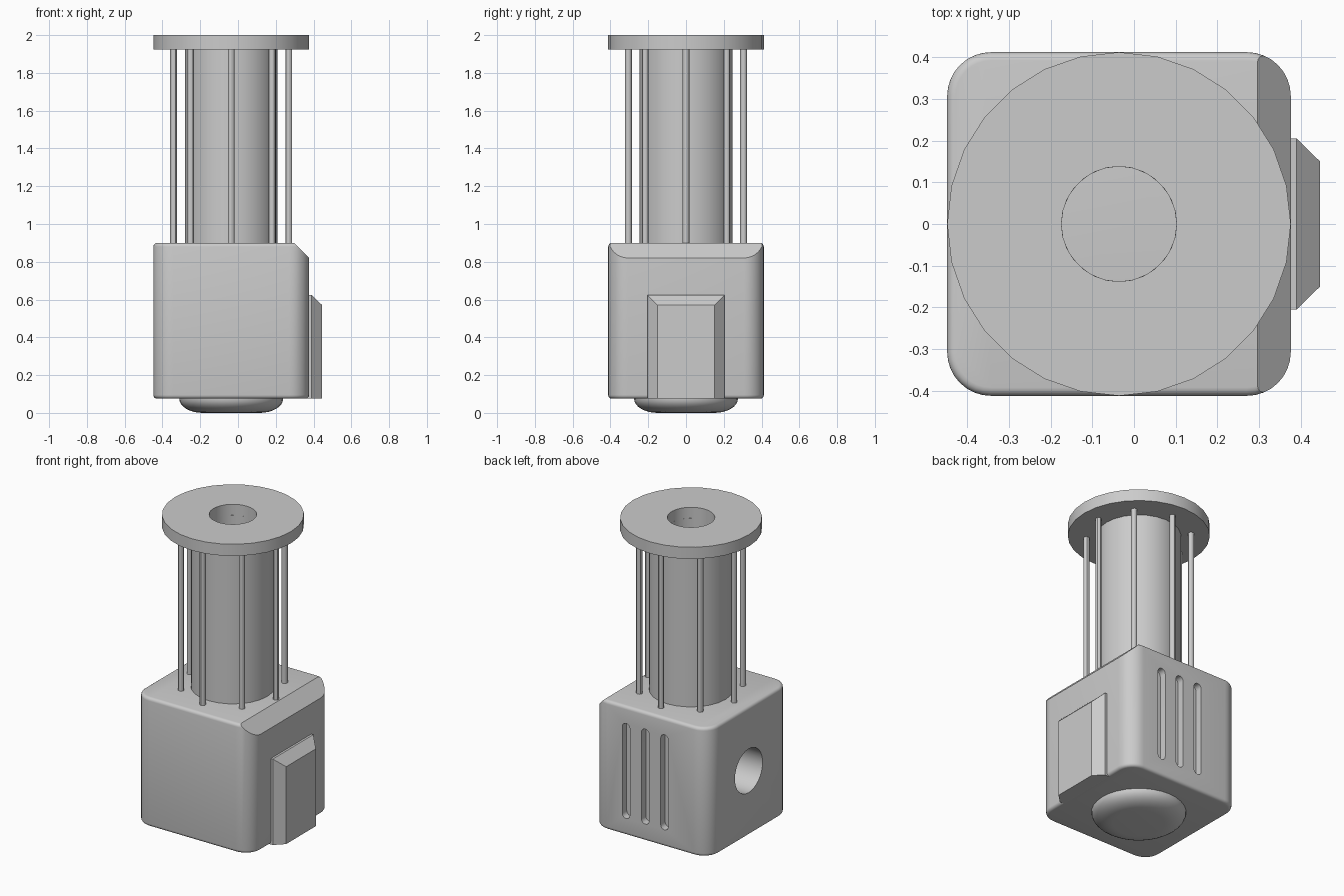
import bpy, bmesh, math
from mathutils import Matrix, Vector

if "Cube" in bpy.data.objects:
    bpy.data.objects.remove(bpy.data.objects["Cube"])

CX = -0.036          # axis of housing and column
HALF = 0.412         # half width of housing, radius of flange
Z0, Z1 = 0.075, 0.9  # housing bottom and top

grey = bpy.data.materials.new("plain_grey")
grey.use_nodes = True
grey.diffuse_color = (0.6, 0.6, 0.6, 1)
grey.node_tree.nodes["Principled BSDF"].inputs["Base Color"].default_value = (0.6, 0.6, 0.6, 1)


def finish(name, bm, angle=30):
    bmesh.ops.recalc_face_normals(bm, faces=bm.faces[:])
    mesh = bpy.data.meshes.new(name)
    bm.to_mesh(mesh)
    bm.free()
    mesh.materials.append(grey)
    ob = bpy.data.objects.new(name, mesh)
    bpy.context.collection.objects.link(ob)
    smooth(ob, angle)
    return ob


def smooth(ob, angle=30):
    bpy.ops.object.select_all(action='DESELECT')
    ob.select_set(True)
    bpy.context.view_layer.objects.active = ob
    bpy.ops.object.shade_smooth_by_angle(angle=math.radians(angle))


def prism(bm, outline, vector):
    """Extrude a closed outline of points along a vector."""
    face = bm.faces.new([bm.verts.new(p) for p in outline])
    ext = bmesh.ops.extrude_face_region(bm, geom=[face])
    verts = [g for g in ext["geom"] if isinstance(g, bmesh.types.BMVert)]
    bmesh.ops.translate(bm, verts=verts, vec=vector)


def lathe(name, profile, sides, x=CX, y=0, angle=30):
    """Spin a (radius, z) profile about a vertical axis."""
    bm = bmesh.new()
    verts = [bm.verts.new((r, 0, z)) for r, z in profile]
    edges = [bm.edges.new(pair) for pair in zip(verts, verts[1:])]
    bmesh.ops.spin(bm, geom=verts + edges, axis=(0, 0, 1), cent=(0, 0, 0),
                   angle=math.tau, steps=sides, use_duplicate=False)
    bmesh.ops.remove_doubles(bm, verts=bm.verts[:], dist=1e-5)
    bmesh.ops.translate(bm, verts=bm.verts[:], vec=(x, y, 0))
    return finish(name, bm, angle)


def cut(target, cutter):
    mod = target.modifiers.new("cut", 'BOOLEAN')
    mod.operation = 'DIFFERENCE'
    mod.solver = 'EXACT'
    mod.object = cutter
    bpy.context.view_layer.objects.active = target
    bpy.ops.object.modifier_apply(modifier=mod.name)
    bpy.data.objects.remove(cutter)


# Housing: rounded box with one edge planed off
bm = bmesh.new()
bmesh.ops.create_cube(bm, size=1, matrix=Matrix.Translation((CX, 0, (Z0 + Z1) / 2))
                      @ Matrix.Diagonal((2 * HALF, 2 * HALF, Z1 - Z0, 1)))
upright = [e for e in bm.edges if abs(e.verts[0].co.z - e.verts[1].co.z) > 0.1]
bmesh.ops.bevel(bm, geom=upright, offset=0.105, segments=8, profile=0.5, affect='EDGES')
rims = [e for e in bm.edges if abs(e.verts[0].co.z - e.verts[1].co.z) < 0.01]
bmesh.ops.bevel(bm, geom=rims, offset=0.02, segments=4, profile=0.5, affect='EDGES')
res = bmesh.ops.bisect_plane(bm, geom=bm.verts[:] + bm.edges[:] + bm.faces[:],
                             plane_co=(CX + HALF, 0, 0.82), plane_no=(1, 0, 1), clear_outer=True)
bmesh.ops.holes_fill(bm, edges=[g for g in res["geom_cut"] if isinstance(g, bmesh.types.BMEdge)])
housing = finish("housing", bm)

# Three round-ended vent slots in the back
for x in (-0.136, 0, 0.136):
    bm = bmesh.new()
    outline = []
    for i in range(18):
        a = math.pi * (i if i < 9 else i - 1) / 8
        z = 0.765 if i < 9 else 0.21
        outline.append((x + 0.027 * math.cos(a), HALF - 0.045, z + 0.027 * math.sin(a)))
    prism(bm, outline, (0, 0.2, 0))
    cut(housing, finish("slot_cutter", bm))

# Round port in the side
bm = bmesh.new()
bmesh.ops.create_cone(bm, cap_ends=True, segments=32, radius1=0.14, radius2=0.14, depth=0.6,
                      matrix=Matrix.Translation((CX - HALF, 0.005, 0.49))
                      @ Matrix.Rotation(math.pi / 2, 4, 'Y'))
cut(housing, finish("port_cutter", bm))
smooth(housing)

# Side cover with tapered sides and top, flat at the bottom
bm = bmesh.new()
loops = []
for x, w, top in ((0.36, 0.205, 0.625), (0.39, 0.205, 0.625), (0.446, 0.15, 0.57)):
    loops.append([bm.verts.new(p) for p in
                  ((x, -w, Z0), (x, w, Z0), (x, w, top), (x, -w, top))])
for a, b in zip(loops, loops[1:]):
    for i in range(4):
        j = (i + 1) % 4
        bm.faces.new((a[i], a[j], b[j], b[i]))
bm.faces.new(loops[0])
bm.faces.new(loops[-1])
finish("side_cover", bm, 10)

# Rounded foot under the housing
arc = [(0.15 + 0.125 * math.cos(a), Z0 * (1 - math.sin(a)))
       for a in (math.pi / 2 * i / 8 for i in range(9))]
lathe("foot", [(0, Z0 + 0.01), (0.275, Z0 + 0.01)] + arc + [(0, 0)], 32)

# Hollow column and pierced flange
lathe("column", [(0.138, 0.88), (0.245, 0.88), (0.245, 1.93), (0.138, 1.93), (0.138, 0.88)], 24)
lathe("flange", [(0.138, 1.925), (HALF, 1.925), (HALF, 2), (0.138, 2), (0.138, 1.925)], 28)

# Ring of eight rods
for i in range(8):
    p = Vector((math.cos(i * math.tau / 8), math.sin(i * math.tau / 8))) * 0.305
    lathe("rod_%d" % (i + 1), [(0, 0.88), (0.018, 0.88), (0.018, 1.94), (0, 1.94)],
          12, CX + p.x, p.y)
